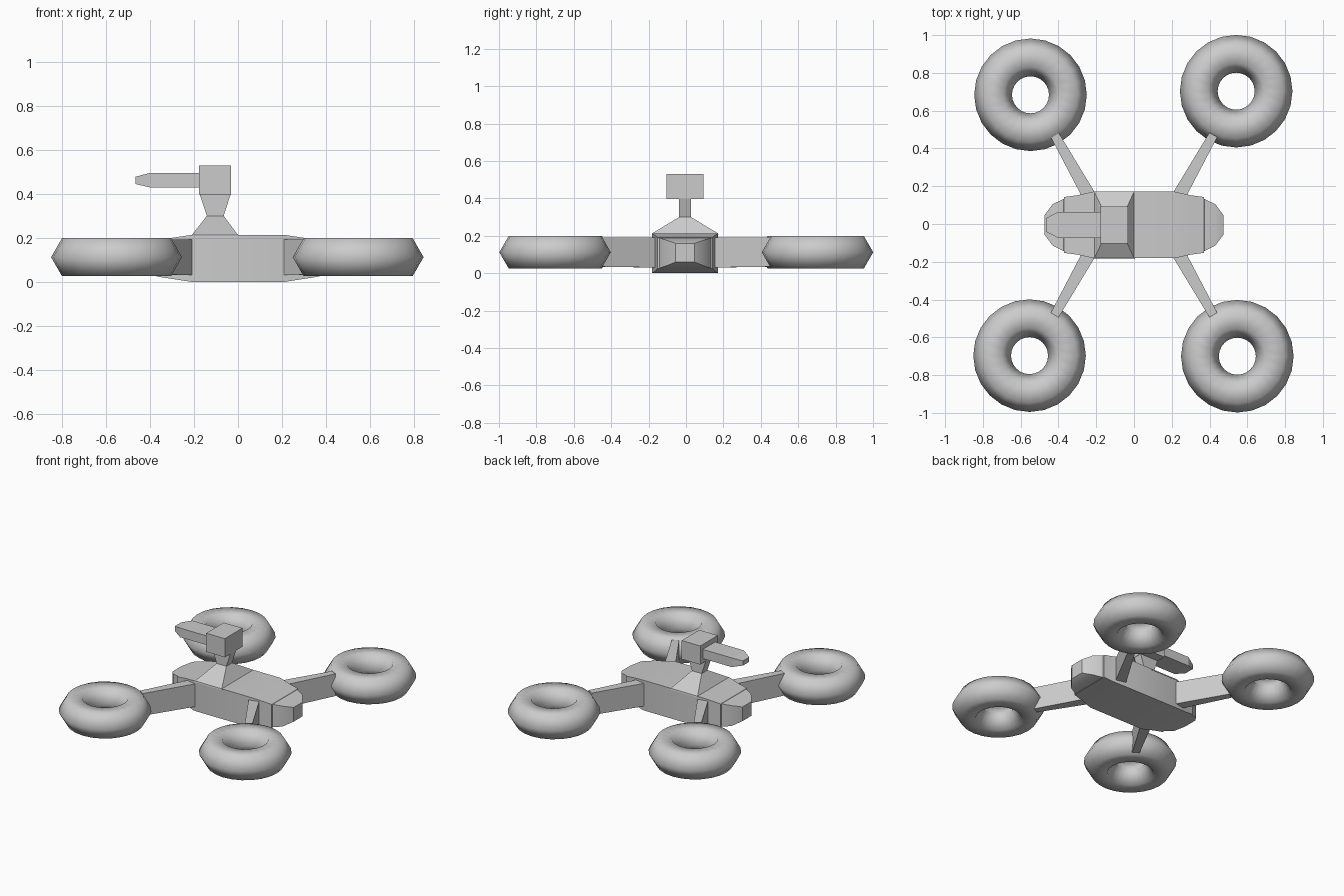
import bpy, bmesh, math
from mathutils import Vector

if "Cube" in bpy.data.objects:
    bpy.data.objects.remove(bpy.data.objects["Cube"])

CY = -0.005  # centre line of the hull


def make_object(name, bm, smooth=None):
    bmesh.ops.recalc_face_normals(bm, faces=bm.faces)
    mesh = bpy.data.meshes.new(name)
    bm.to_mesh(mesh)
    bm.free()
    ob = bpy.data.objects.new(name, mesh)
    bpy.context.collection.objects.link(ob)
    if smooth:
        bpy.ops.object.select_all(action='DESELECT')
        ob.select_set(True)
        bpy.context.view_layer.objects.active = ob
        bpy.ops.object.shade_smooth_by_angle(angle=math.radians(smooth))
    return ob


def loft(name, rings, smooth=None):
    """Skin a list of equal-sized vertex rings and cap both ends."""
    bm = bmesh.new()
    rows = [[bm.verts.new(p) for p in ring] for ring in rings]
    for a, b in zip(rows, rows[1:]):
        n = len(a)
        for i in range(n):
            bm.faces.new((a[i], a[(i + 1) % n], b[(i + 1) % n], b[i]))
    bm.faces.new(rows[0])
    bm.faces.new(rows[-1])
    return make_object(name, bm, smooth)


def rect_x(x, hy, z0, z1):
    return [(x, CY - hy, z0), (x, CY + hy, z0), (x, CY + hy, z1), (x, CY - hy, z1)]


def rect_z(z, x0, x1, hy):
    return [(x0, CY - hy, z), (x1, CY - hy, z), (x1, CY + hy, z), (x0, CY + hy, z)]


# Hull: straight middle with stepped, rounded ends
half = [(0.215, 0.176, 0.0, 0.213), (0.30, 0.157, 0.013, 0.200),
        (0.37, 0.148, 0.024, 0.190), (0.372, 0.138, 0.026, 0.188),
        (0.43, 0.110, 0.036, 0.180), (0.475, 0.050, 0.060, 0.160)]
sections = [(-x, *r) for x, *r in reversed(half)] + half
loft("hull", [rect_x(*s) for s in sections], 30)

# Turret: pedestal, neck and head
loft("turret_pedestal", [rect_z(0.205, -0.215, 0.005, 0.178),
                         rect_z(0.213, -0.21, 0.0, 0.176),
                         rect_z(0.30, -0.142, -0.065, 0.032)])
loft("turret_neck", [rect_z(0.30, -0.142, -0.065, 0.032),
                     rect_z(0.40, -0.175, -0.033, 0.032)])
loft("turret_head", [rect_z(0.398, -0.177, -0.031, 0.098),
                     rect_z(0.53, -0.177, -0.031, 0.098)])

# Barrel with tapered tip
loft("barrel", [rect_x(-0.17, 0.069, 0.43, 0.495),
                rect_x(-0.402, 0.069, 0.43, 0.495),
                rect_x(-0.467, 0.035, 0.445, 0.478)])


# Rotor ring: six-sided tube swept round a circle
def ring(name, cx, cy, seg=24, tube=6):
    bm = bmesh.new()
    rows = []
    for i in range(seg):
        a = 2 * math.pi * i / seg
        row = []
        for j in range(tube):
            b = 2 * math.pi * j / tube
            r = 0.198 + 0.1 * math.cos(b)
            row.append(bm.verts.new((cx + r * math.cos(a), cy + r * math.sin(a),
                                     0.112 + 0.1 * math.sin(b))))
        rows.append(row)
    for i in range(seg):
        p, q = rows[i], rows[(i + 1) % seg]
        for j in range(tube):
            k = (j + 1) % tube
            bm.faces.new((p[j], q[j], q[k], p[k]))
    make_object(name, bm, 75)


# Arm: tapered flat plate from hull to rotor ring
def arm(name, sx, sy):
    rings = []
    start, end = Vector((0.23, 0.14)), Vector((0.42, 0.477))
    side = Vector((end.y - start.y, start.x - end.x)).normalized()
    for p, w, z0, z1 in ((start, 0.036, 0.03, 0.192), (end, 0.024, 0.035, 0.192)):
        a, b = p - side * w, p + side * w
        rings.append([(sx * q.x, CY + sy * q.y, z)
                      for q, z in ((a, z0), (b, z0), (b, z1), (a, z1))])
    loft(name, rings)


for label, sx, sy, cx, cy in (("front_left", -1, -1, -0.553, -0.697),
                              ("front_right", 1, -1, 0.547, -0.70),
                              ("back_left", -1, 1, -0.548, 0.684),
                              ("back_right", 1, 1, 0.541, 0.703)):
    ring("rotor_ring_" + label, cx, cy)
    arm("arm_" + label, sx, sy)
